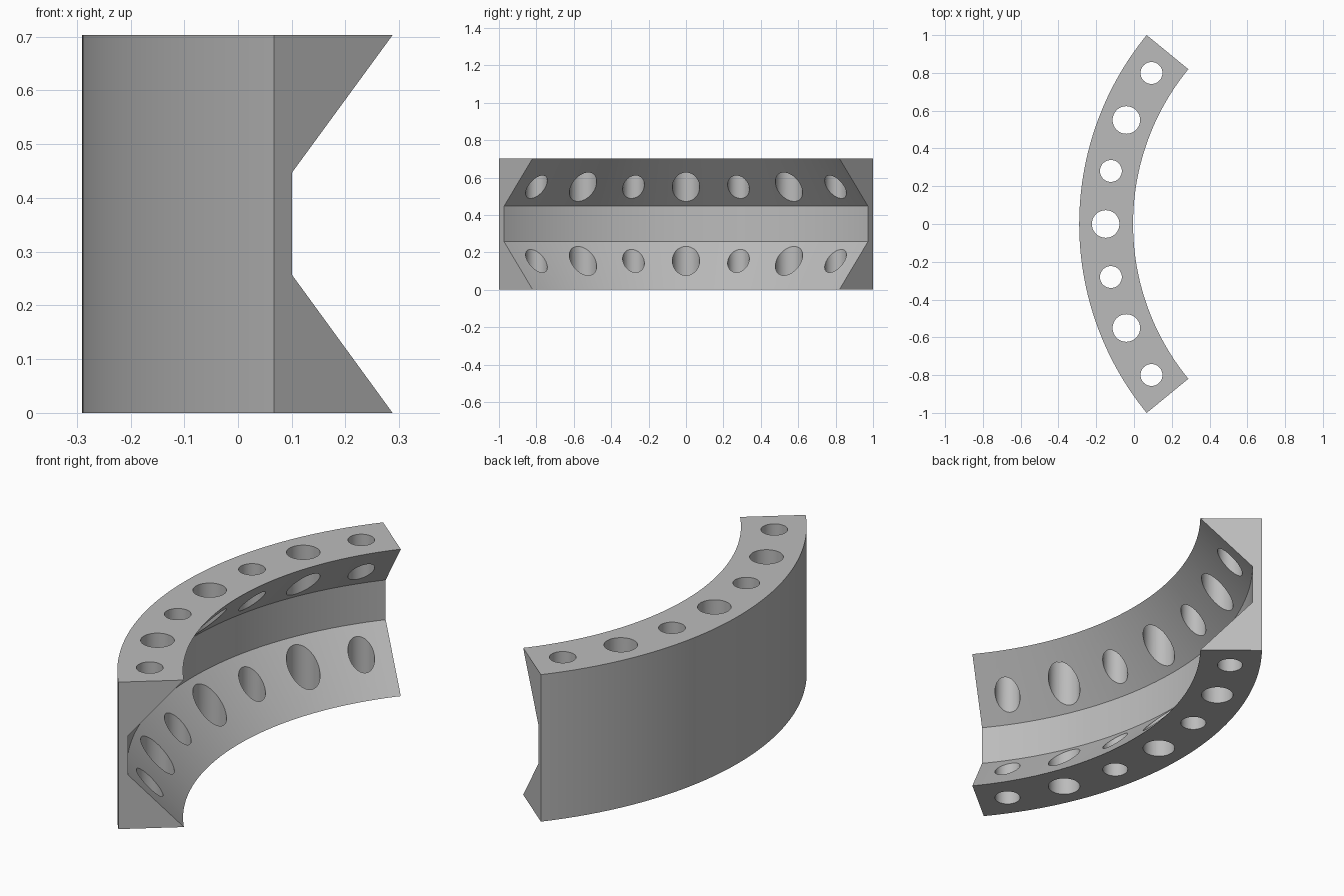
import bpy
import bmesh
from math import sin, cos, radians

if "Cube" in bpy.data.objects:
    bpy.data.objects.remove(bpy.data.objects["Cube"], do_unlink=True)

AXIS_X = 1.289          # centre line of the arc
HALF_ANGLE = 39.3
SEGMENTS = 64
HEIGHT = 0.703
HOLE_RING = 1.439
# cross-section as (radius, height)
PROFILE = [(1.579, 0), (1.579, HEIGHT), (1.294, HEIGHT),
           (1.536, 0.447), (1.536, 0.257), (1.294, 0)]


def on_arc(radius, degrees, z):
    a = radians(degrees)
    return (AXIS_X - radius * cos(a), radius * sin(a), z)


def finish(bm, name):
    bmesh.ops.recalc_face_normals(bm, faces=bm.faces)
    mesh = bpy.data.meshes.new(name)
    bm.to_mesh(mesh)
    bm.free()
    obj = bpy.data.objects.new(name, mesh)
    bpy.context.collection.objects.link(obj)
    return obj


grey = bpy.data.materials.new("plain grey")
grey.use_nodes = True
colour = (0.5, 0.5, 0.5, 1)
grey.diffuse_color = colour
grey.node_tree.nodes["Principled BSDF"].inputs["Base Color"].default_value = colour

# Curved channel segment: cross-section swept along the arc, with end caps
bm = bmesh.new()
rings = []
for i in range(SEGMENTS + 1):
    angle = HALF_ANGLE * (2 * i / SEGMENTS - 1)
    rings.append([bm.verts.new(on_arc(r, angle, z)) for r, z in PROFILE])
count = len(PROFILE)
for a, b in zip(rings, rings[1:]):
    for j in range(count):
        k = (j + 1) % count
        bm.faces.new((a[j], a[k], b[k], b[j]))
bm.faces.new(rings[0])
bm.faces.new(rings[-1])
body = finish(bm, "curved_channel")
body.data.materials.append(grey)

# Vertical holes, alternating large and small, through both flanges
bm = bmesh.new()
for i in range(-3, 4):
    radius = 0.058 if i % 2 else 0.073
    made = bmesh.ops.create_cone(bm, cap_ends=True, segments=48, radius1=radius,
                                 radius2=radius, depth=HEIGHT + 0.2)
    bmesh.ops.translate(bm, verts=made["verts"],
                        vec=on_arc(HOLE_RING, i * 11.25, HEIGHT / 2))
cutter = finish(bm, "hole_cutter")
cutter.data.materials.append(grey)
cutter.hide_render = True

cut = body.modifiers.new("holes", "BOOLEAN")
cut.operation = "DIFFERENCE"
cut.solver = "EXACT"
cut.object = cutter

bpy.ops.object.select_all(action="DESELECT")
body.select_set(True)
bpy.context.view_layer.objects.active = body
bpy.ops.object.modifier_apply(modifier=cut.name)
bpy.data.objects.remove(cutter, do_unlink=True)
bpy.ops.object.shade_smooth_by_angle(angle=radians(30))
